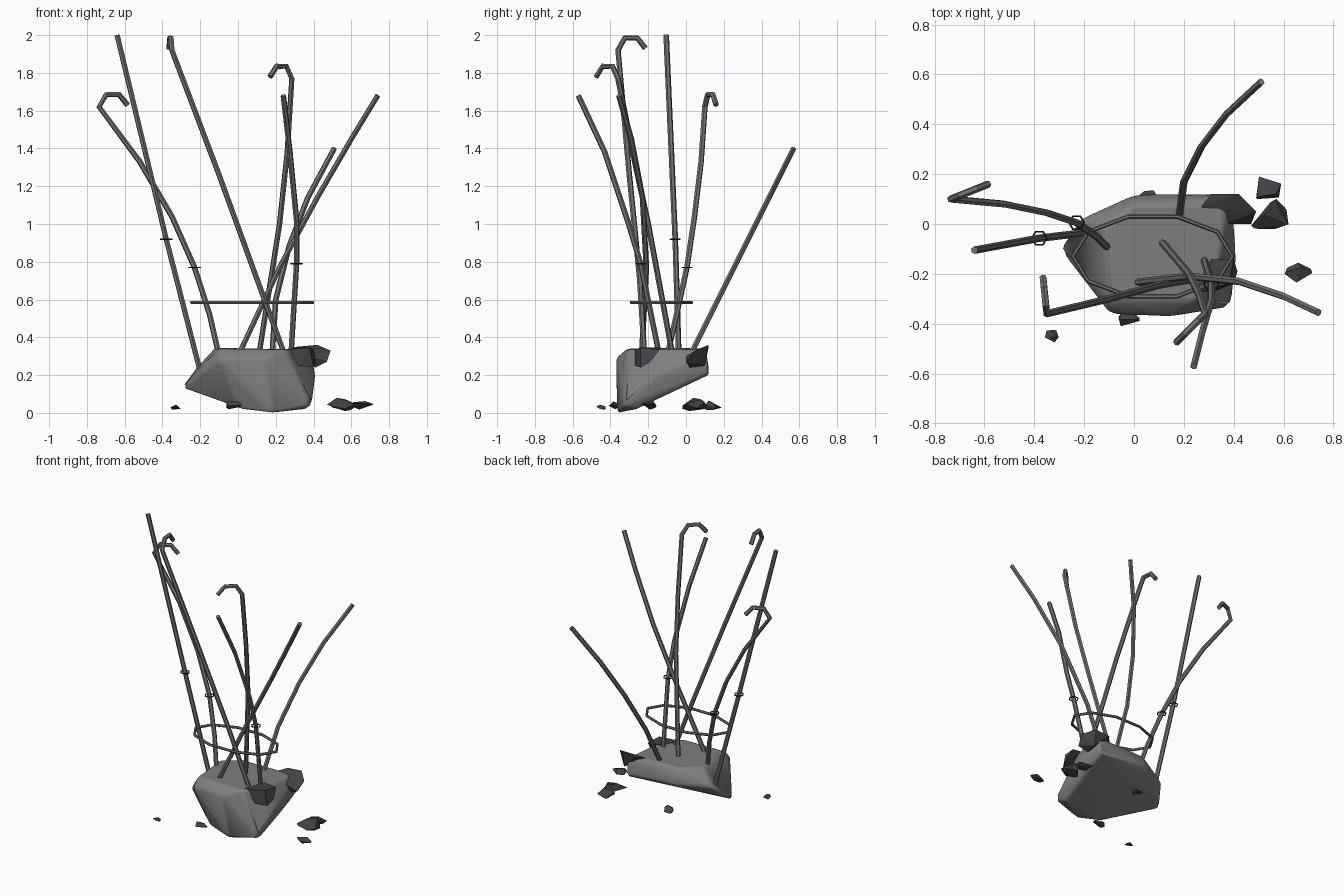
import bpy, bmesh, random
from math import cos, sin, tau
from mathutils import Vector

cube = bpy.data.objects.get("Cube")
if cube:
    bpy.data.objects.remove(cube, do_unlink=True)


def material(name, color):
    mat = bpy.data.materials.new(name)
    mat.use_nodes = True
    mat.diffuse_color = (*color, 1)
    bsdf = mat.node_tree.nodes["Principled BSDF"]
    bsdf.inputs["Base Color"].default_value = (*color, 1)
    bsdf.inputs["Roughness"].default_value = 0.8
    return mat


CONCRETE = material("concrete grey", (0.21, 0.21, 0.21))
STEEL = material("steel grey", (0.17, 0.17, 0.17))
WIRE = material("dark wire", (0.03, 0.03, 0.035))
RUBBLE = material("dark rubble", (0.055, 0.053, 0.06))


def hull(name, points, mat):
    """Convex solid around a handful of points."""
    bm = bmesh.new()
    for p in points:
        bm.verts.new(p)
    res = bmesh.ops.convex_hull(bm, input=bm.verts)
    loose = {v for v in res["geom_interior"] + res["geom_unused"]
             if isinstance(v, bmesh.types.BMVert)}
    bmesh.ops.delete(bm, geom=list(loose), context="VERTS")
    bmesh.ops.dissolve_limit(bm, angle_limit=0.12, verts=bm.verts, edges=bm.edges)
    bmesh.ops.recalc_face_normals(bm, faces=bm.faces)
    mesh = bpy.data.meshes.new(name)
    bm.to_mesh(mesh)
    bm.free()
    mesh.materials.append(mat)
    obj = bpy.data.objects.new(name, mesh)
    bpy.context.collection.objects.link(obj)
    return obj


def tube(name, points, radius, mat, closed=False):
    """Six-sided bar along a polyline."""
    curve = bpy.data.curves.new(name, "CURVE")
    curve.dimensions = "3D"
    curve.bevel_depth = radius
    curve.bevel_resolution = 1
    curve.use_fill_caps = True
    spline = curve.splines.new("POLY")
    spline.points.add(len(points) - 1)
    for sp, p in zip(spline.points, points):
        sp.co = (*p, 1)
    spline.use_cyclic_u = closed
    spline.use_smooth = False
    curve.materials.append(mat)
    obj = bpy.data.objects.new(name, curve)
    bpy.context.collection.objects.link(obj)
    return obj


def ring(center, rx, ry, sides):
    """Corners of a flat regular polygon, stretched to two radii."""
    turns = [tau * i / sides for i in range(sides)]
    return [Vector(center) + Vector((rx * cos(t), ry * sin(t), 0)) for t in turns]


def hook(path, dx, dy):
    """Path continued by a bent-over end that reaches dx, dy sideways."""
    end = Vector(path[-1])
    bend = [(0.25, 0.065), (0.7, 0.065), (1, 0.01)]
    return path + [end + Vector((dx * f, dy * f, rise)) for f, rise in bend]


# Broken concrete block, bevelled and smooth at its edges
block = hull("concrete_block", [
    (-0.12, -0.02, 0.345), (0, 0.08, 0.34), (0.36, 0.08, 0.335),
    (0.34, -0.15, 0.34), (0.25, -0.31, 0.335), (-0.1, -0.31, 0.34),
    (-0.1, -0.36, 0.28), (0.14, -0.37, 0.29),
    (-0.3, -0.1, 0.13), (-0.22, 0.02, 0.24), (0, 0.12, 0.24),
    (0.39, 0.12, 0.2), (0.39, 0.11, 0.31), (0.41, -0.15, 0.2),
    (0.39, -0.33, 0.04), (0.18, -0.365, 0), (0.01, -0.32, 0.02),
    (0.36, -0.26, 0.02)], CONCRETE)
bevel = block.modifiers.new("soft_edges", "BEVEL")
bevel.width = 0.015
bevel.segments = 3
bevel.limit_method = "ANGLE"
bevel.angle_limit = 0.2
bpy.context.view_layer.objects.active = block
block.select_set(True)
bpy.ops.object.shade_smooth_by_angle(angle=0.6)

# Bent reinforcing bars, listed from the block to the tip
bars = {
    "bar_back_left": [(0.18, 0.02, 0.3), (0.2, 0.17, 0.6), (0.27, 0.31, 0.88),
                      (0.37, 0.44, 1.14), (0.51, 0.57, 1.4)],
    "bar_far_left": [(0, -0.235, 0.3), (0.22, -0.21, 0.77), (0.42, -0.23, 1.14),
                     (0.6, -0.29, 1.45), (0.74, -0.355, 1.68)],
    "bar_far_right": [(-0.195, -0.035, 0.2), (-0.38, -0.057, 0.92), (-0.64, -0.105, 2)],
    "bar_front": [(0.28, -0.14, 0.3), (0.31, -0.24, 0.79), (0.31, -0.31, 1.02),
                  (0.275, -0.43, 1.38), (0.24, -0.57, 1.68)],
    "hooked_bar_right": hook([(-0.1, -0.1, 0.3), (-0.15, -0.05, 0.52), (-0.23, 0.005, 0.77),
                              (-0.35, 0.045, 1.04), (-0.52, 0.08, 1.33),
                              (-0.735, 0.1, 1.62)], 0.15, 0.06),
    "hooked_bar_front": hook([(0.11, -0.07, 0.3), (0.22, -0.2, 1), (0.26, -0.28, 1.37),
                              (0.285, -0.36, 1.77)], -0.115, -0.115),
    "hooked_bar_long": hook([(0.25, -0.22, 0.3), (0.1, -0.245, 0.71), (-0.1, -0.3, 1.26),
                             (-0.35, -0.36, 1.92)], -0.015, 0.145),
}
for name, path in bars.items():
    tube(name, path, 0.015, STEEL)

# Ten-sided hoop around the bars
tube("steel_hoop", ring((0.075, -0.13, 0.585), 0.32, 0.168, 10), 0.009, STEEL, True)

# Small hexagonal wire ties
ties = {"right": (-0.38, -0.057, 0.92), "middle": (-0.23, 0.005, 0.77), "left": (0.31, -0.24, 0.79)}
for side, center in ties.items():
    tube(f"wire_tie_{side}", ring(center, 0.03, 0.03, 6), 0.004, WIRE, True)

# Two large chunks lodged in the left side of the block
hull("lodged_chunk_back", [
    (0.27, 0.07, 0.34), (0.31, 0.12, 0.35), (0.42, 0.12, 0.36), (0.49, 0.05, 0.33),
    (0.47, 0, 0.27), (0.36, 0, 0.3), (0.41, 0.02, 0.24), (0.42, 0.1, 0.25)], RUBBLE)
hull("lodged_chunk_front", [
    (0.23, -0.28, 0.335), (0.31, -0.14, 0.345), (0.4, -0.14, 0.335), (0.38, -0.24, 0.345),
    (0.415, -0.19, 0.27), (0.4, -0.24, 0.24), (0.32, -0.27, 0.25)], RUBBLE)

# Loose rubble: centre and size of each chunk
chunks = {
    "left_large": ((0.545, 0.04, 0.045), (0.15, 0.12, 0.07)),
    "left_back": ((0.54, 0.145, 0.04), (0.1, 0.09, 0.05)),
    "left_front": ((0.66, -0.195, 0.04), (0.11, 0.08, 0.045)),
    "right_front": ((-0.33, -0.45, 0.03), (0.055, 0.05, 0.025)),
    "front": ((-0.02, -0.38, 0.04), (0.085, 0.06, 0.04)),
    "back": ((0.06, 0.1, 0.04), (0.08, 0.07, 0.04)),
}
random.seed(4)
for place, (center, size) in chunks.items():
    pts = [Vector(random.gauss(0, 1) for _ in range(3)).normalized() for _ in range(11)]
    low = [min(p[a] for p in pts) for a in range(3)]
    high = [max(p[a] for p in pts) for a in range(3)]
    hull(f"rubble_{place}", [
        [center[a] + size[a] * ((p[a] - low[a]) / (high[a] - low[a]) - 0.5) for a in range(3)]
        for p in pts], RUBBLE)
